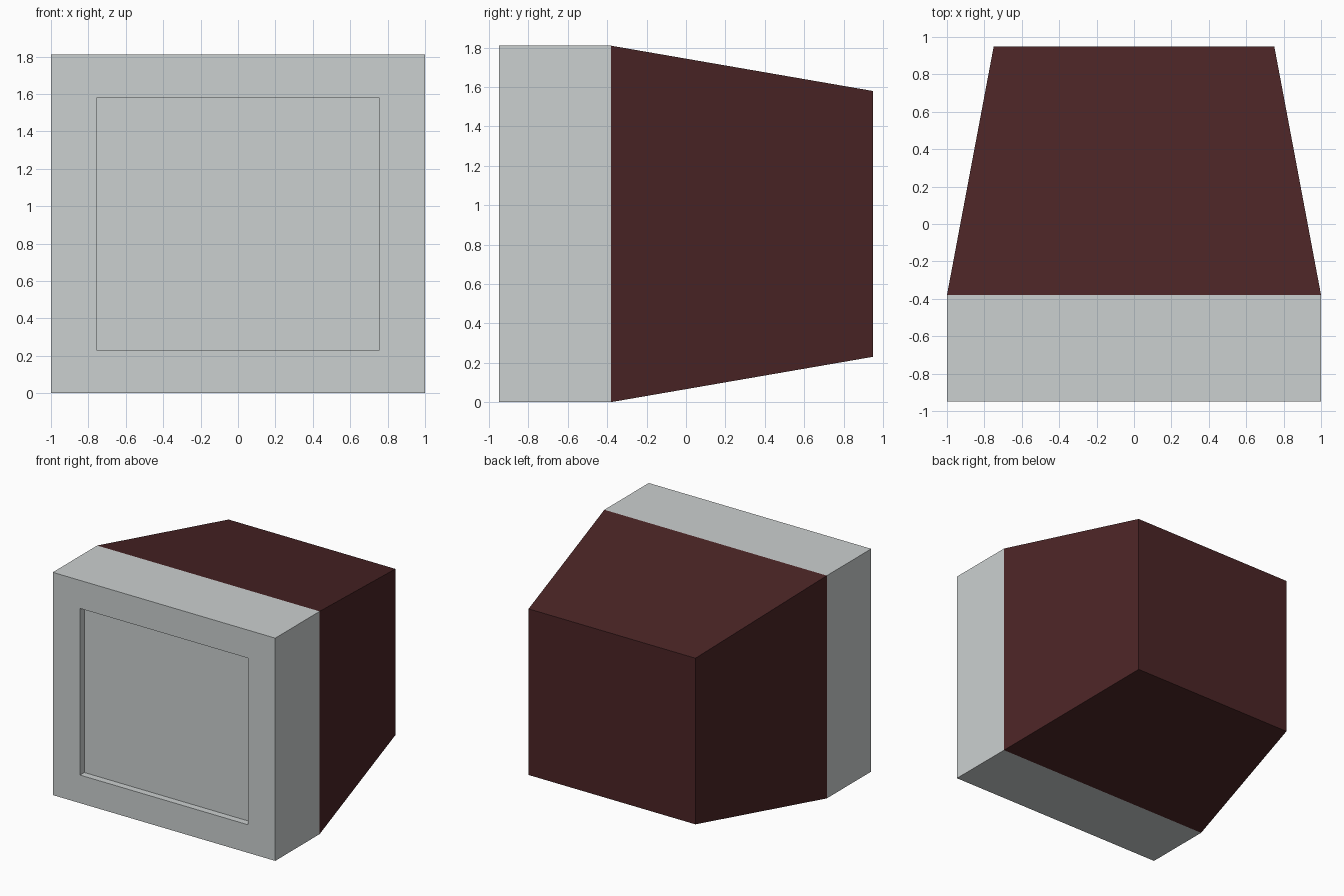
import bpy
import bmesh

if "Cube" in bpy.data.objects:
    bpy.data.objects.remove(bpy.data.objects["Cube"])

W, H = 1.0, 0.905            # half width and half height of the front
BACK_W, BACK_H = 0.75, 0.675  # half size of the back panel
Y_FRONT, Y_SEAM, Y_BACK = -0.95, -0.38, 0.95


def material(name, colour):
    mat = bpy.data.materials.new(name)
    mat.diffuse_color = (*colour, 1)
    mat.use_nodes = True
    mat.node_tree.nodes["Principled BSDF"].inputs["Base Color"].default_value = mat.diffuse_color
    return mat


def loft(name, rings, mat, cap_first=False, cap_last=False):
    """Join rectangular rings (half width, half height, y) into a skin."""
    bm = bmesh.new()
    loops = [[bm.verts.new((sx * w, y, H + sz * h))
              for sx, sz in ((-1, -1), (1, -1), (1, 1), (-1, 1))]
             for w, h, y in rings]
    for a, b in zip(loops, loops[1:]):
        for i in range(4):
            j = (i + 1) % 4
            bm.faces.new((a[i], a[j], b[j], b[i]))
    if cap_first:
        bm.faces.new(loops[0])
    if cap_last:
        bm.faces.new(loops[-1][::-1])
    mesh = bpy.data.meshes.new(name)
    bm.to_mesh(mesh)
    bm.free()
    mesh.materials.append(mat)
    obj = bpy.data.objects.new(name, mesh)
    bpy.context.collection.objects.link(obj)
    return obj


grey = material("light grey", (0.60, 0.63, 0.63))
maroon = material("dark maroon", (0.070, 0.018, 0.019))

# Front frame: recessed screen, recess walls, bezel, outer sides
loft("screen_frame", [(0.755, 0.677, Y_FRONT + 0.055),
                      (0.755, 0.677, Y_FRONT),
                      (W, H, Y_FRONT),
                      (W, H, Y_SEAM)], grey, cap_first=True)

# Tapered rear housing
loft("rear_housing", [(W, H, Y_SEAM), (BACK_W, BACK_H, Y_BACK)],
     maroon, cap_last=True)
